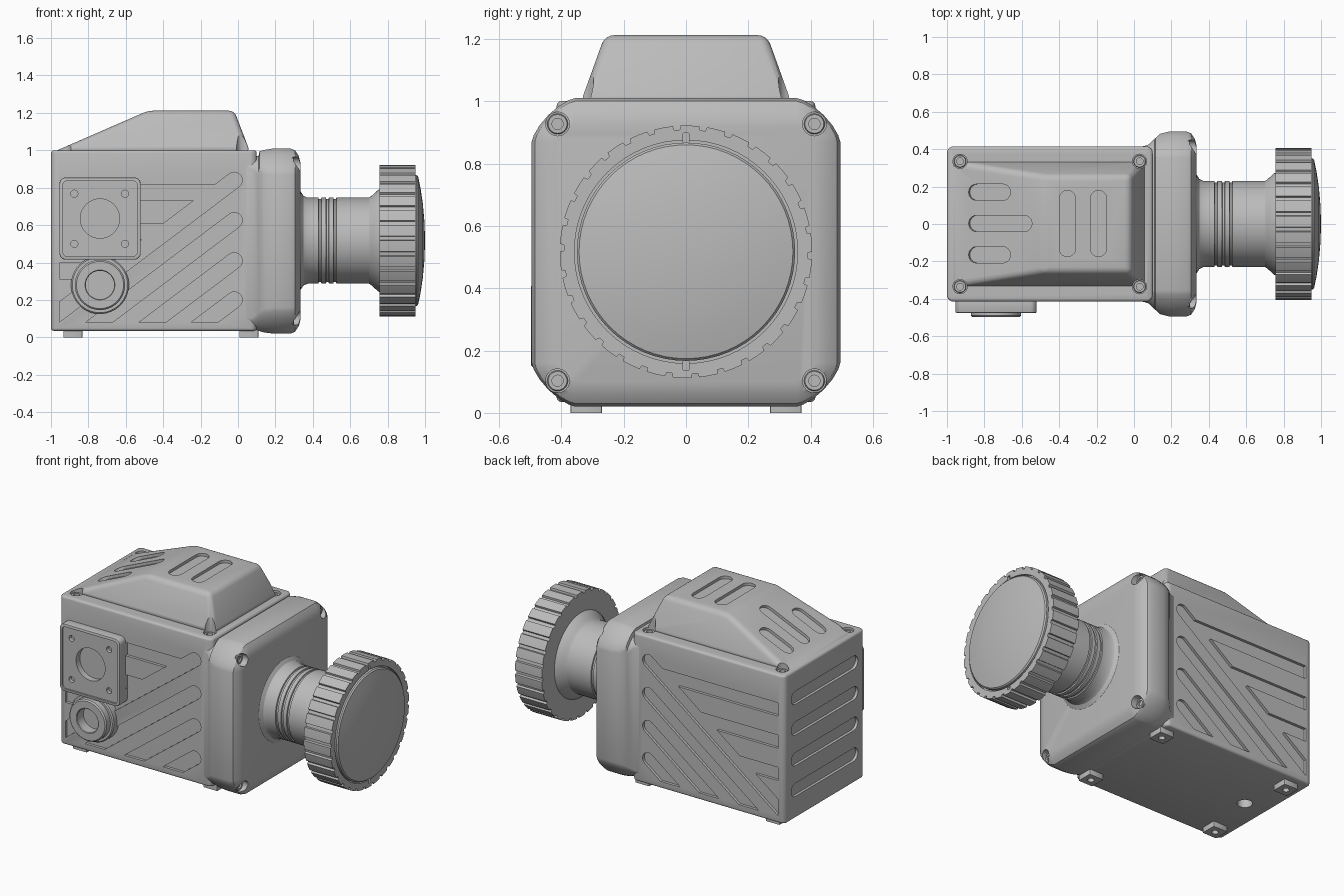
import bpy, bmesh
from math import sin, cos, pi, radians
from mathutils import Vector, Matrix

if "Cube" in bpy.data.objects:
    bpy.data.objects.remove(bpy.data.objects["Cube"])

grey = bpy.data.materials.new("casing_grey")
grey.use_nodes = True
grey.diffuse_color = (0.5, 0.5, 0.5, 1)
grey.node_tree.nodes["Principled BSDF"].inputs["Base Color"].default_value = (0.5, 0.5, 0.5, 1)

X, Y, Z = Vector((1, 0, 0)), Vector((0, 1, 0)), Vector((0, 0, 1))


def frame(origin, u, v):
    """Matrix with local x = u, local y = v and local z = u cross v."""
    m = Matrix((u, v, u.cross(v))).transposed().to_4x4()
    m.translation = origin
    return m


def finish(name, bm, matrix=Matrix()):
    bmesh.ops.remove_doubles(bm, verts=bm.verts, dist=1e-5)
    bmesh.ops.transform(bm, matrix=matrix, verts=bm.verts)
    bmesh.ops.recalc_face_normals(bm, faces=bm.faces)
    mesh = bpy.data.meshes.new(name)
    bm.to_mesh(mesh)
    bm.free()
    mesh.materials.append(grey)
    obj = bpy.data.objects.new(name, mesh)
    bpy.context.collection.objects.link(obj)
    return obj


def prism(name, outline, matrix, lo, hi, clips=()):
    """Extrude a 2D outline along local z, after clipping it with planes."""
    bm = bmesh.new()
    bm.faces.new([bm.verts.new((u, v, lo)) for u, v in outline])
    for co, no in clips:
        bmesh.ops.bisect_plane(bm, geom=bm.verts[:] + bm.edges[:] + bm.faces[:],
                               plane_co=co, plane_no=no, clear_outer=True)
    out = bmesh.ops.extrude_face_region(bm, geom=bm.faces[:])["geom"]
    bmesh.ops.translate(bm, vec=(0, 0, hi - lo),
                        verts=[g for g in out if isinstance(g, bmesh.types.BMVert)])
    return finish(name, bm, matrix)


def lathe(name, profile, matrix, steps=64):
    """Revolve (radius, height) points about local z."""
    bm = bmesh.new()
    vs = [bm.verts.new((r, 0, h)) for r, h in profile]
    es = [bm.edges.new(p) for p in zip(vs, vs[1:])]
    bmesh.ops.spin(bm, geom=vs + es, cent=(0, 0, 0), axis=(0, 0, 1), angle=2 * pi, steps=steps)
    return finish(name, bm, matrix)


def circle(u, v, r, n=40):
    return [(u + r * cos(2 * pi * i / n), v + r * sin(2 * pi * i / n)) for i in range(n)]


def capsule(a, b, r, n=10):
    a, b = Vector(a), Vector(b)
    d = (b - a).normalized()
    s = Vector((-d.y, d.x))
    arc = [pi * i / n for i in range(n + 1)]
    return ([b + r * (sin(t) * d - cos(t) * s) for t in arc]
            + [a + r * (cos(t) * s - sin(t) * d) for t in arc])


def rounded(u0, u1, v0, v1, c, power=1.0, n=6):
    """Rectangle with rounded corners; a higher power flattens them to chamfers."""
    pts = []
    for k, (su, sv) in enumerate(((1, 1), (-1, 1), (-1, -1), (1, -1))):
        for i in range(n + 1):
            t = pi / 2 * (i if k % 2 == 0 else n - i) / n
            u = (u1 if su > 0 else u0) - su * c * (1 - max(cos(t), 0) ** power)
            v = (v1 if sv > 0 else v0) - sv * c * (1 - max(sin(t), 0) ** power)
            pts.append((u, v))
    return pts


def apply(obj, mod):
    bpy.context.view_layer.objects.active = obj
    bpy.ops.object.modifier_apply(modifier=mod.name)


def bevel(obj, width, segments=4):
    mod = obj.modifiers.new("bevel", "BEVEL")
    mod.width, mod.segments, mod.limit_method = width, segments, "ANGLE"
    mod.angle_limit = radians(15)
    apply(obj, mod)


def cut(obj, cutter):
    mod = obj.modifiers.new("cut", "BOOLEAN")
    mod.operation, mod.object, mod.solver = "DIFFERENCE", cutter, "EXACT"
    apply(obj, mod)
    bpy.data.objects.remove(cutter)


# Main box
body = prism("body", rounded(-1, 0.1, -0.415, 0.415, 0.02, n=1),
             frame((0, 0, 0), X, Y), 0.035, 1.0)
bevel(body, 0.028, 3)

# Diagonal and horizontal grooves on both long sides
R = 0.043
d = Vector((-cos(radians(37)), -sin(radians(37))))
grooves = [((-0.02, z), Vector((-0.02, z)) + d * 1.5) for z in (0.84, 0.625, 0.41, 0.2)]
grooves += [((-0.02 - (0.84 - z) / 0.754 - 0.02, z), (-1.2, z)) for z in (0.775, 0.565, 0.355)]
limits = [((-0.955, 0, 0), (-1, 0, 0)), ((0, 0.08, 0), (0, -1, 0))]
for a, b in grooves:
    for y, lo, hi in ((-0.415, -0.018, 0.05), (0.415, -0.05, 0.018)):
        cut(body, prism("groove", capsule(a, b, R), frame((0, y, 0), X, Z), lo, hi, limits))

# Grooves on the end wall and the drain hole underneath
for z in (0.22, 0.42, 0.62, 0.82):
    cut(body, prism("groove", capsule((-0.3, z), (0.3, z), R), frame((-1, 0, 0), -Y, Z), -0.018, 0.05))
cut(body, prism("hole", circle(-0.84, 0, 0.045), frame((0, 0, 0), X, Y), 0, 0.1))

# Sloping top cover
bm = bmesh.new()
for x0, x1, y, z in ((-0.99, 0.065, 0.34, 0.99), (-0.48, -0.02, 0.26, 1.212)):
    for x in (x0, x1):
        for s in (-1, 1):
            bm.verts.new((x, s * y, z))
bmesh.ops.convex_hull(bm, input=bm.verts)
bmesh.ops.dissolve_limit(bm, angle_limit=0.02, verts=bm.verts, edges=bm.edges)
cover = finish("top_cover", bm)
bevel(cover, 0.03)
top = frame((0, 0, 1.212), X, Y)
for x in (-0.356, -0.19):
    cut(cover, prism("groove", capsule((x, -0.132), (x, 0.137), R), top, -0.018, 0.05))
slope = Vector((0.51, 0, 0.222)).normalized()
ramp = frame((-0.48, 0, 1.212), slope, Y)
for y, end in ((0.17, -0.7), (0.003, -0.585), (-0.165, -0.7)):
    ends = [((x + 0.48) / slope.x, y) for x in (-0.845, end)]
    cut(cover, prism("groove", capsule(*ends, R), ramp, -0.018, 0.05))

# Flared front housing, lofted through chamfered sections
stations = [(0.03, 0.41, 0.04, 0.97), (0.08, 0.425, 0.037, 0.97), (0.11, 0.455, 0.033, 0.97),
            (0.115, 0.46, 0.033, 0.995), (0.14, 0.482, 0.026, 1.002), (0.19, 0.495, 0.02, 1.01),
            (0.28, 0.495, 0.02, 1.01), (0.305, 0.485, 0.03, 1.0), (0.325, 0.455, 0.06, 0.97),
            (0.335, 0.415, 0.1, 0.93)]
bm = bmesh.new()
rings = [[bm.verts.new((x, u, v)) for u, v in rounded(-h, h, z0, z1, 0.14 - (0.495 - h), 1.4)]
         for x, h, z0, z1 in stations]
for r0, r1 in zip(rings, rings[1:]):
    for i in range(len(r0)):
        j = (i + 1) % len(r0)
        bm.faces.new((r0[i], r0[j], r1[j], r1[i]))
bm.faces.new(rings[0])
bm.faces.new(rings[-1])
housing = finish("front_housing", bm)

# Corner screws in their pockets
screw = [(0, -0.025), (0.018, -0.025), (0.018, 0), (0.03, 0), (0.033, -0.004), (0.033, -0.04), (0, -0.04)]
for y in (-0.335, 0.335):
    for x in (-0.93, 0.03):
        m = frame((x, y, 1.0), X, Y)
        for part in (body, cover):
            cut(part, prism("pocket", circle(0, 0, 0.038), m, -0.025, 0.3))
        lathe("cover_screw", screw, frame((x, y, 0.99), X, Y), 32)
for y in (-0.412, 0.412):
    for z in (0.103, 0.927):
        m = frame((0.3, y, z), Y, Z)
        cut(housing, prism("pocket", circle(0, 0, 0.038), m, -0.01, 0.2))
        lathe("housing_screw", screw, m, 32)

# Neck, knob and domed cap, all around one axis
axis = frame((0, 0, 0.517), Y, Z)
neck = [(0, 0.32), (0.27, 0.32), (0.262, 0.336), (0.24, 0.35), (0.23, 0.372)]
for h in (0.43, 0.47, 0.51):
    neck += [(0.23, h), (0.222, h + 0.002), (0.222, h + 0.014), (0.23, h + 0.016)]
neck += [(0.23, 0.7), (0.24, 0.715), (0.272, 0.75), (0.277, 0.765), (0, 0.765)]
lathe("neck", neck, axis)

teeth = 30
outline = []
for i in range(teeth):
    for f, r in ((0, 0.405), (0.35, 0.405), (0.7, 0.405), (0.74, 0.392), (0.96, 0.392)):
        t = 2 * pi * (i + f) / teeth
        outline.append((r * cos(t), r * sin(t)))
knob = prism("knob", outline, axis, 0.757, 0.95)
cut(knob, prism("cap_seat", circle(0, 0, 0.358, 64), axis, 0.935, 1.1))
for s in (-1, 1):
    cut(knob, prism("mark", rounded(-0.01, 0.01, s * 0.365 - 0.016, s * 0.365 + 0.016, 0.004),
                    axis, 0.93, 1.0))
lathe("domed_cap", [(0, 0.92), (0.35, 0.92), (0.35, 0.955), (0.343, 0.963), (0.28, 0.976),
                    (0.2, 0.988), (0.1, 0.997), (0, 1.0)], axis)

# Connector plate with rim, bore and four screw holes
side = frame((0, -0.41, 0), X, Z)
plate = prism("connector_plate", rounded(-0.955, -0.52, 0.415, 0.855, 0.035), side, -0.02, 0.065)
bevel(plate, 0.006, 2)
cut(plate, prism("recess", rounded(-0.937, -0.538, 0.433, 0.837, 0.025), side, 0.055, 0.1))
cut(plate, prism("bore", circle(-0.738, 0.635, 0.105), side, 0.015, 0.1))
for u in (-0.875, -0.604):
    for v in (0.5, 0.768):
        cut(plate, prism("hole", circle(u, v, 0.019, 20), side, 0.03, 0.1))

# Round port below the plate
lathe("port", [(0, -0.02), (0.155, -0.02), (0.155, 0.035), (0.148, 0.042), (0.134, 0.042),
               (0.134, 0.08), (0.126, 0.088), (0.08, 0.088), (0.076, 0.084), (0.076, 0.02), (0, 0.02)],
      frame((-0.738, -0.41, 0.28), X, Z))

# Feet
for x in (-0.883, 0.058):
    for y in (-0.32, 0.32):
        m = frame((x, y, 0), X, Y)
        foot = prism("foot", rounded(-0.051, 0.051, -0.05, 0.05, 0.006, n=2), m, 0, 0.05)
        cut(foot, prism("hole", circle(0, 0, 0.02, 20), m, -0.05, 0.03))

# Smooth curved surfaces, keep hard edges
bpy.ops.object.select_all(action="DESELECT")
for obj in bpy.context.collection.objects:
    if obj.type == "MESH" and grey.name in obj.data.materials:
        obj.select_set(True)
        bpy.context.view_layer.objects.active = obj
bpy.ops.object.shade_smooth_by_angle(angle=radians(30))
